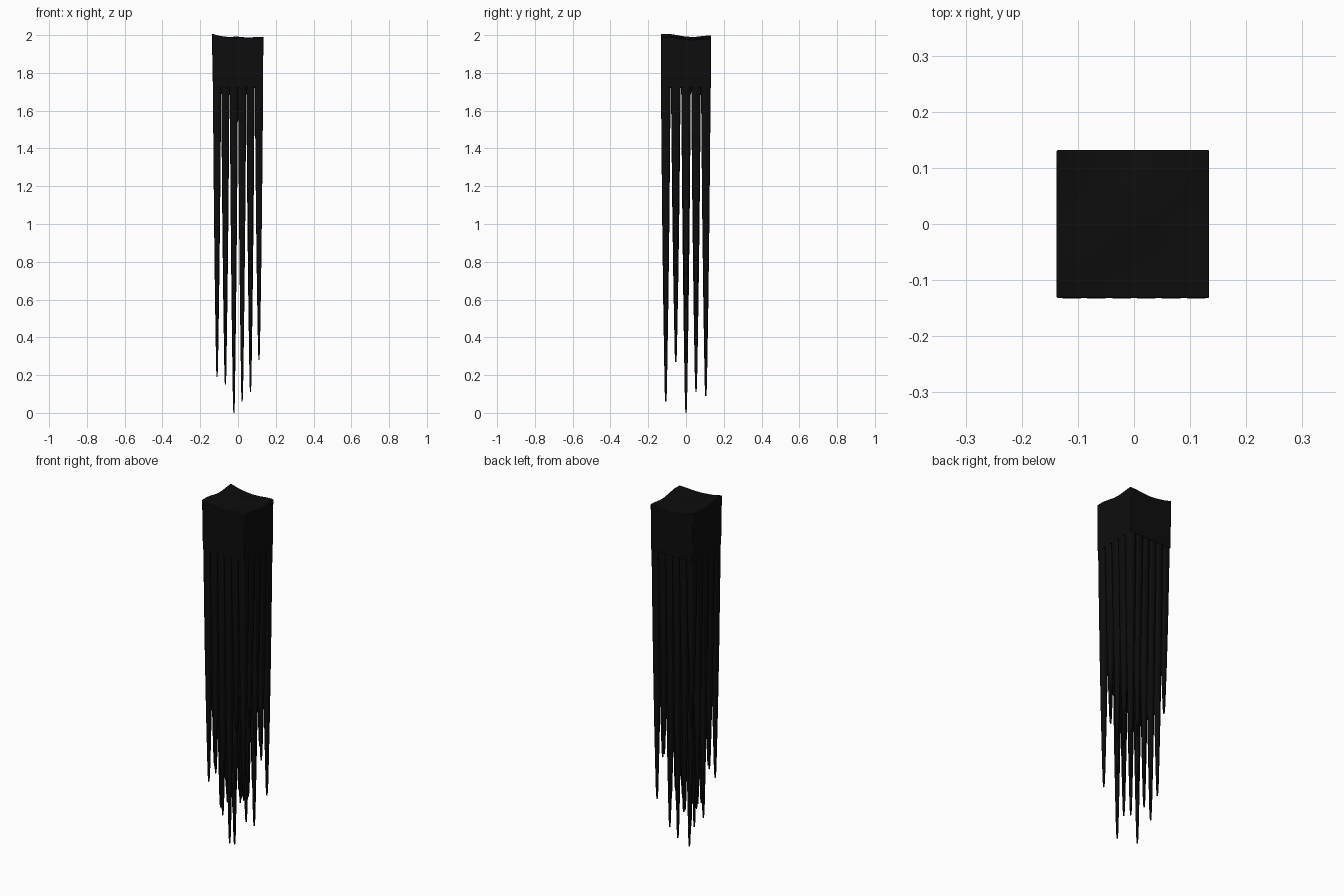
import bpy, bmesh, math

if "Cube" in bpy.data.objects:
    bpy.data.objects.remove(bpy.data.objects["Cube"])

mat = bpy.data.materials.new("black")
mat.diffuse_color = (0.004, 0.004, 0.004, 1)
mat.use_nodes = True
mat.node_tree.nodes["Principled BSDF"].inputs["Base Color"].default_value = mat.diffuse_color


def make_object(name, bm):
    bmesh.ops.recalc_face_normals(bm, faces=bm.faces[:])
    me = bpy.data.meshes.new(name)
    bm.to_mesh(me)
    bm.free()
    ob = bpy.data.objects.new(name, me)
    bpy.context.collection.objects.link(ob)
    me.materials.append(mat)
    return ob


def loft(bm, sections):
    """Skin a list of vertex rings and cap both ends."""
    rings = [[bm.verts.new(p) for p in s] for s in sections]
    n = len(rings[0])
    for a, b in zip(rings, rings[1:]):
        for k in range(n):
            bm.faces.new((a[k], a[(k + 1) % n], b[(k + 1) % n], b[k]))
    bm.faces.new(rings[0])
    bm.faces.new(rings[-1])


# Solid top block with a gently uneven upper surface
bm = bmesh.new()
bmesh.ops.create_cube(bm, size=1)
bmesh.ops.subdivide_edges(bm, edges=bm.edges[:], cuts=5, use_grid_fill=True)
for v in bm.verts:
    x, y, t = v.co.x, v.co.y, v.co.z + 0.5
    top = 1.986 - 0.009 * x - 0.009 * y + 0.007 * math.cos(6 * x) * math.sin(7 * y + 1)
    v.co = (x * (0.266 + 0.006 * t) - 0.002 * t, y * 0.264, 1.72 + t * (top - 1.72))
    if t > 0.99 and x < -0.4:
        v.co.z += 0.007
block = make_object("top_block", bm)
bev = block.modifiers.new("soft_edges", "BEVEL")
bev.width, bev.segments = 0.003, 2
bev.limit_method, bev.angle_limit = "ANGLE", math.radians(50)

# Hanging strands: tip heights, rows from front to back, columns left to right
tips = [
    [0.38, 0.44, 0.21, 0.06, 0.72, 0.33],
    [0.45, 0.27, 0.30, 0.32, 0.40, 0.73],
    [0.19, 0.23, 0.00, 0.28, 0.30, 0.55],
    [0.29, 0.15, 0.22, 0.25, 0.11, 0.50],
    [0.75, 0.26, 0.09, 0.30, 0.55, 0.28],
]
xs = [-0.111, -0.067, -0.022, 0.022, 0.066, 0.111]
ys = [-0.107, -0.054, 0.0, 0.053, 0.105]
# (fraction from root to tip, relative width)
taper = [(0, 1), (0.2, 0.89), (0.45, 0.73), (0.7, 0.52), (0.87, 0.34), (0.97, 0.22), (1, 0.12)]
bm = bmesh.new()
for j, y in enumerate(ys):
    for i, x in enumerate(xs):
        sections = []
        for f, w in taper:
            z = 1.73 + (tips[j][i] - 1.73) * f
            hx, hy = 0.022 * w, 0.0255 * w
            c = 0.25
            # square with clipped corners
            ring = [(1, -1 + c), (1, 1 - c), (1 - c, 1), (c - 1, 1),
                    (-1, 1 - c), (-1, c - 1), (c - 1, -1), (1 - c, -1)]
            sections.append([(x + a * hx, y + b * hy, z) for a, b in ring])
        loft(bm, sections)
strands = make_object("strands", bm)

# Smooth shading with sharp corners kept
for ob in (block, strands):
    bpy.ops.object.select_all(action="DESELECT")
    ob.select_set(True)
    bpy.context.view_layer.objects.active = ob
    bpy.ops.object.shade_smooth_by_angle(angle=math.radians(50))
